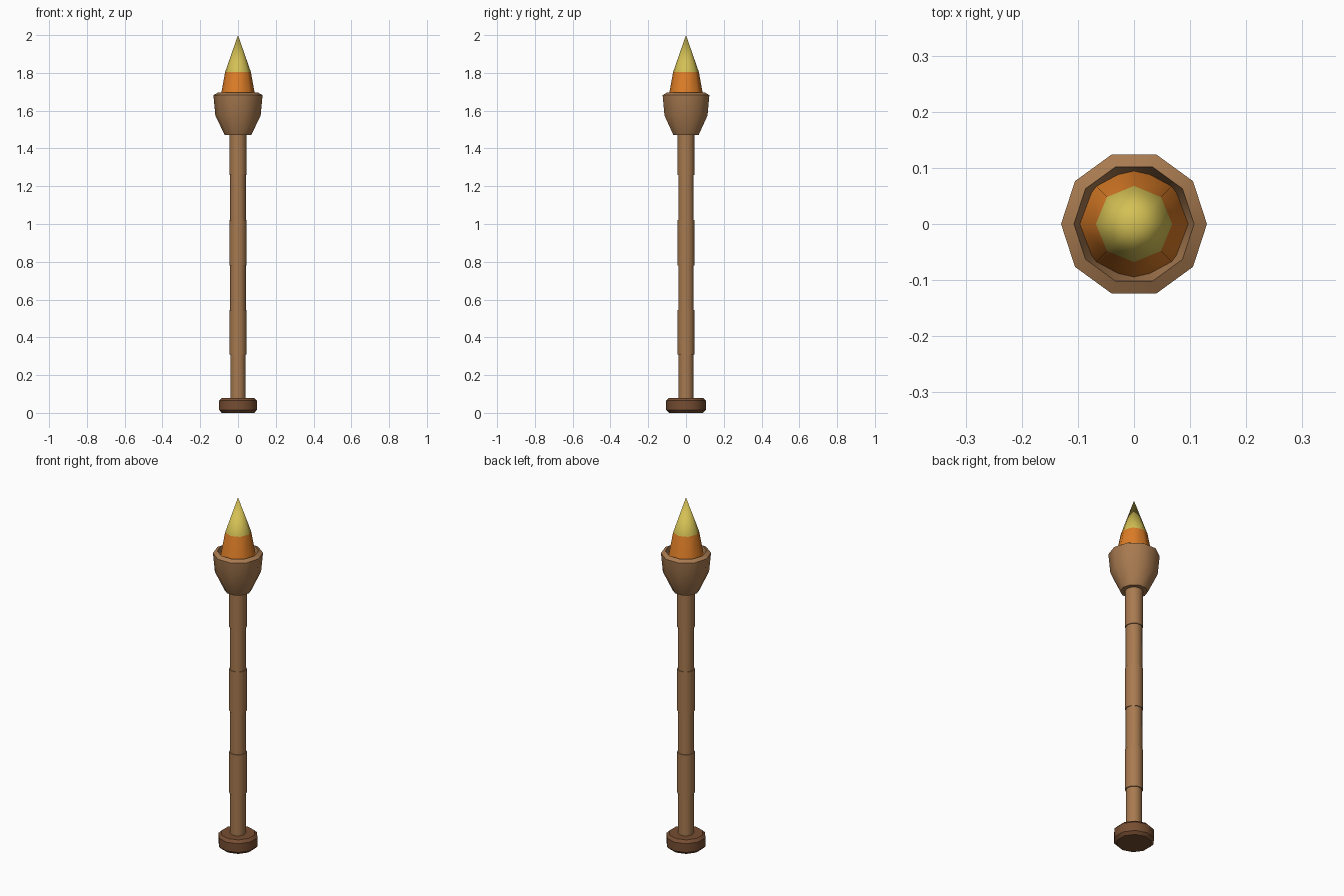
import bpy, bmesh, math

if "Cube" in bpy.data.objects:
    bpy.data.objects.remove(bpy.data.objects["Cube"])


def material(name, rgb):
    m = bpy.data.materials.new(name)
    m.diffuse_color = (*rgb, 1)
    m.use_nodes = True
    m.node_tree.nodes["Principled BSDF"].inputs["Base Color"].default_value = m.diffuse_color
    return m


WOOD = material("wood", (0.39, 0.195, 0.08))
DARK = material("dark_wood", (0.18, 0.075, 0.032))
ORANGE = material("flame_orange", (0.72, 0.205, 0.02))
YELLOW = material("flame_yellow", (0.66, 0.53, 0.09))


def lathe(name, profile, sides, mats, turn=0.0, split=None, angle=50):
    """Spin (radius, z) points round z; faces above split use the second material."""
    bm = bmesh.new()
    rings = []
    for r, z in profile:
        if r == 0:
            rings.append([bm.verts.new((0, 0, z))] * sides)
        else:
            angles = [turn + math.tau * i / sides for i in range(sides)]
            rings.append([bm.verts.new((r * math.cos(a), r * math.sin(a), z)) for a in angles])
    for low, high in zip(rings, rings[1:]):
        for i in range(sides):
            j = (i + 1) % sides
            corners = list(dict.fromkeys((low[i], low[j], high[j], high[i])))
            bm.faces.new(corners)
    bmesh.ops.recalc_face_normals(bm, faces=bm.faces)
    if split:
        for f in bm.faces:
            f.material_index = int(f.calc_center_median().z > split)
    mesh = bpy.data.meshes.new(name)
    bm.to_mesh(mesh)
    bm.free()
    for m in mats:
        mesh.materials.append(m)
    ob = bpy.data.objects.new(name, mesh)
    bpy.context.collection.objects.link(ob)
    bpy.ops.object.select_all(action='DESELECT')
    ob.select_set(True)
    bpy.context.view_layer.objects.active = ob
    bpy.ops.object.shade_smooth_by_angle(angle=math.radians(angle))
    return ob


# Chamfered foot
lathe("foot", [(0, 0), (0.09, 0), (0.105, 0.015), (0.105, 0.065), (0.09, 0.08), (0, 0.08)],
      10, [DARK], turn=math.pi / 2, angle=40)

# Shaft with alternating thin and thick sections
levels = [0.07, 0.31, 0.545, 0.78, 1.02, 1.26, 1.5]
radii = [0.041, 0.046, 0.042, 0.046, 0.042, 0.046]
shaft = [(0, levels[0])]
for r, z0, z1 in zip(radii, levels, levels[1:]):
    shaft += [(r, z0), (r, z1)]
lathe("shaft", shaft + [(0, levels[-1])], 10, [WOOD])

# Hollow cup at the head
lathe("cup", [(0, 1.47), (0.07, 1.47), (0.12, 1.575), (0.13, 1.682), (0.107, 1.695),
              (0.092, 1.63), (0, 1.63)], 10, [WOOD])

# Two-coloured flame
lathe("flame", [(0, 1.62), (0.102, 1.62), (0.068, 1.805), (0, 2.0)], 8,
      [ORANGE, YELLOW], split=1.805)
